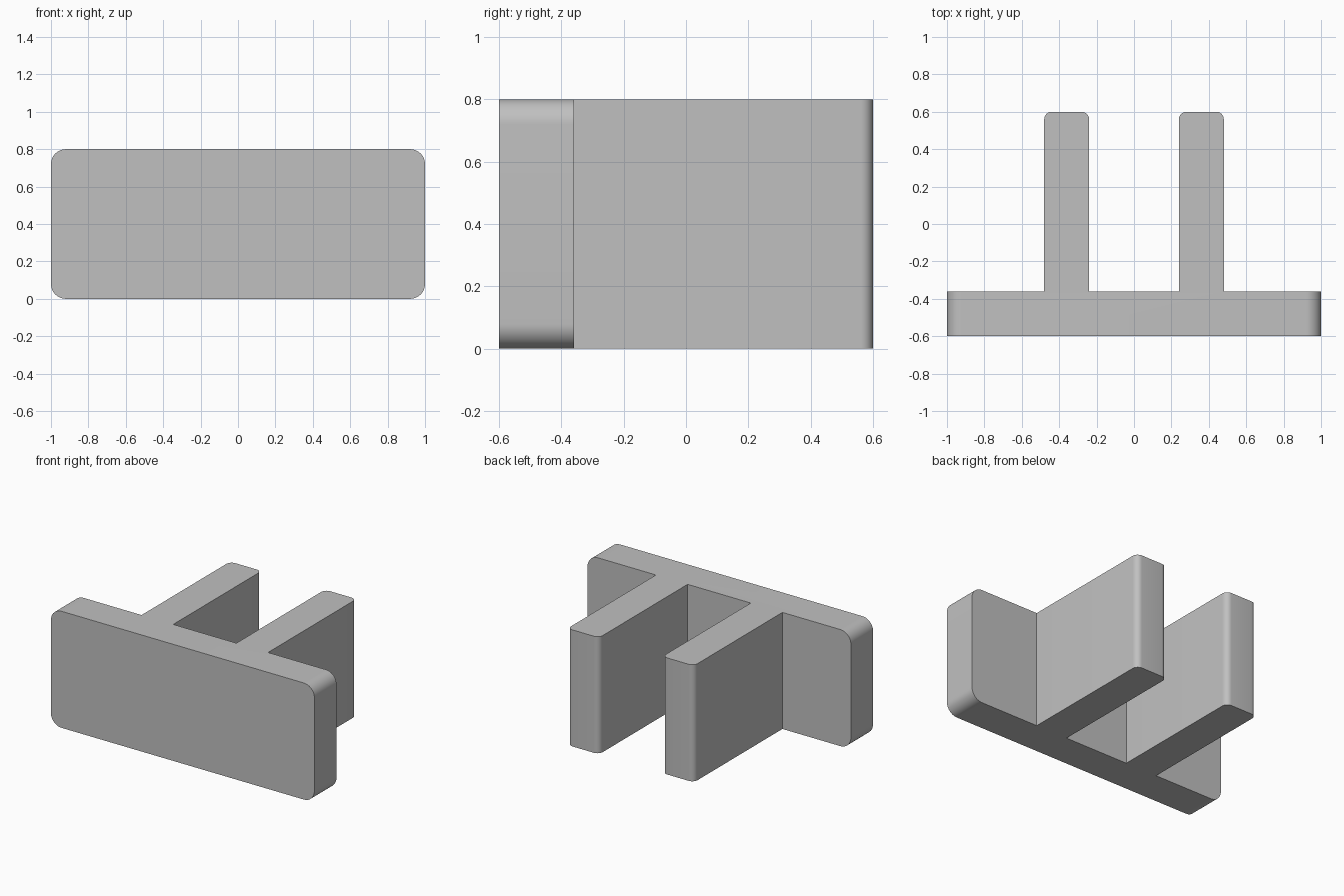
import bpy
import bmesh
import math

HEIGHT = 0.8
PLATE_FRONT, PLATE_BACK, PRONG_END = -0.6, -0.36, 0.6
PRONG_IN, PRONG_OUT = 0.24, 0.48

cube = bpy.data.objects.get("Cube")
if cube:
    bpy.data.objects.remove(cube, do_unlink=True)

# Plain grey material
grey = bpy.data.materials.new("plain_grey")
grey.use_nodes = True
color = (0.53, 0.53, 0.53, 1)
grey.diffuse_color = color
grey.node_tree.nodes["Principled BSDF"].inputs["Base Color"].default_value = color

# Plan outline: front plate with two prongs, mirrored across x
half = [(1, PLATE_FRONT), (1, PLATE_BACK),
        (PRONG_OUT, PLATE_BACK), (PRONG_OUT, PRONG_END),
        (PRONG_IN, PRONG_END), (PRONG_IN, PLATE_BACK)]
outline = half + [(-x, y) for x, y in reversed(half)]

bm = bmesh.new()
base = bm.faces.new([bm.verts.new((x, y, 0)) for x, y in outline])
extruded = bmesh.ops.extrude_face_region(bm, geom=[base])
top = [v for v in extruded["geom"] if isinstance(v, bmesh.types.BMVert)]
bmesh.ops.translate(bm, verts=top, vec=(0, 0, HEIGHT))
bmesh.ops.recalc_face_normals(bm, faces=bm.faces[:])


def round_edges(test, radius, segments):
    edges = [e for e in bm.edges if all(test(v.co) for v in e.verts)
             and test((e.verts[0].co + e.verts[1].co) / 2)]
    bmesh.ops.bevel(bm, geom=edges, offset=radius, offset_type='OFFSET',
                    segments=segments, profile=0.5, affect='EDGES')


# Rounded plate corners, running front to back
round_edges(lambda p: abs(p.x) > 0.99 and min(p.z, HEIGHT - p.z) < 0.01, 0.08, 12)
# Rounded upright edges at the prong ends
round_edges(lambda p: p.y > PRONG_END - 0.01
            and min(abs(abs(p.x) - PRONG_IN), abs(abs(p.x) - PRONG_OUT)) < 0.01, 0.04, 8)

mesh = bpy.data.meshes.new("pronged_plate")
bm.to_mesh(mesh)
bm.free()
mesh.materials.append(grey)
plate = bpy.data.objects.new("pronged_plate", mesh)
bpy.context.collection.objects.link(plate)

# Smooth rounds, sharp corners
bpy.ops.object.select_all(action='DESELECT')
plate.select_set(True)
bpy.context.view_layer.objects.active = plate
bpy.ops.object.shade_smooth_by_angle(angle=math.radians(30))
